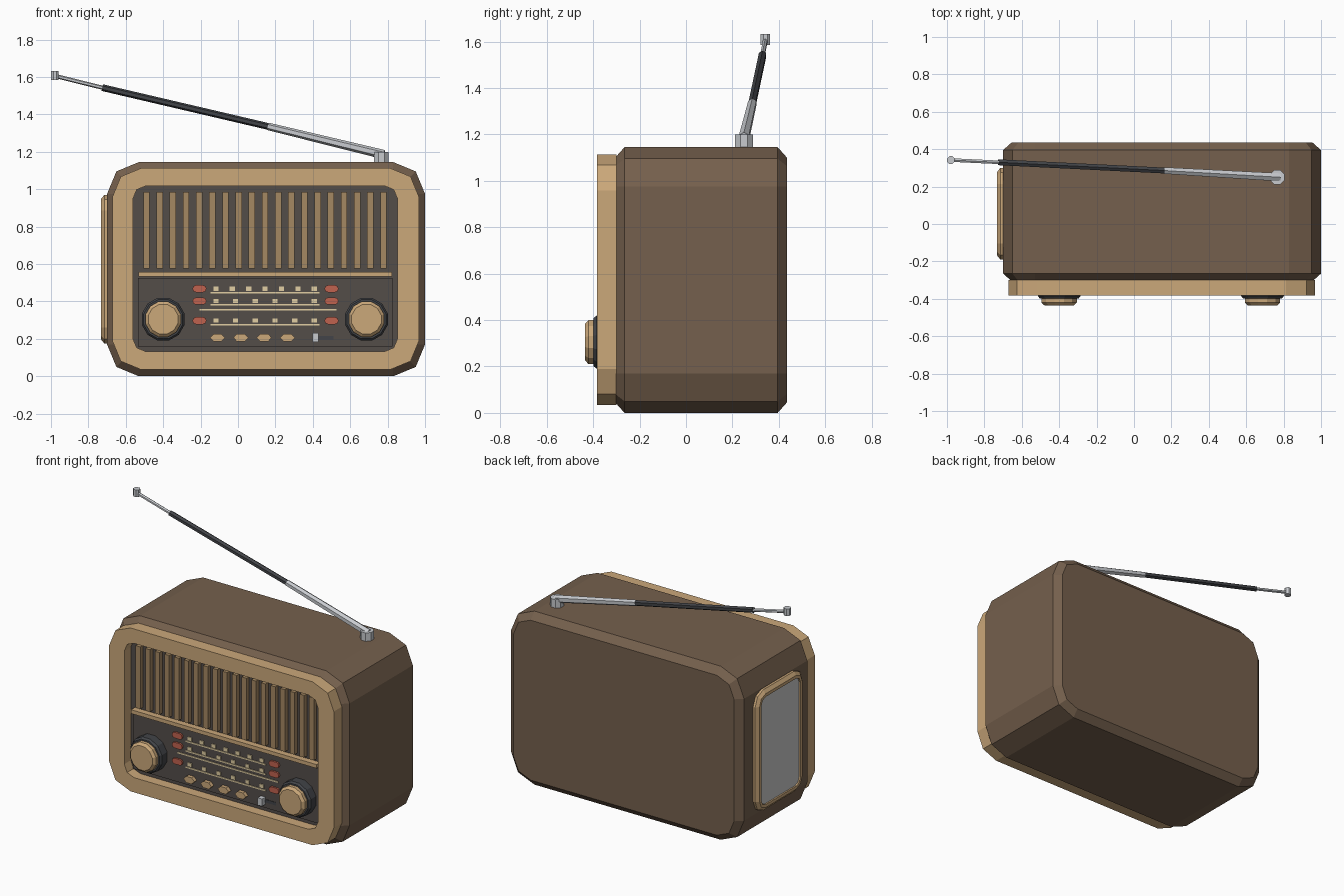
import bpy, bmesh, math
from mathutils import Vector

if "Cube" in bpy.data.objects:
    bpy.data.objects.remove(bpy.data.objects["Cube"])


def material(name, rgb):
    m = bpy.data.materials.new(name)
    lin = [((c / 255 + 0.055) / 1.055) ** 2.4 for c in rgb]
    m.diffuse_color = (*lin, 1)
    m.use_nodes = True
    m.node_tree.nodes["Principled BSDF"].inputs["Base Color"].default_value = m.diffuse_color
    return m


BROWN = material("brown_wood", (117, 96, 77))
TAN = material("tan_wood", (203, 168, 122))
SLAT = material("slat_tan", (165, 136, 98))
PANEL = material("dark_panel", (84, 77, 73))
DARK = material("dark_metal", (66, 68, 72))
RED = material("red", (192, 98, 78))
CREAM = material("cream", (226, 207, 163))
SILVER = material("silver", (200, 203, 207))


def rrect(x0, x1, z0, z1, r, seg=2):
    """2D rounded rectangle outline."""
    pts = []
    for k, (cx, cz) in enumerate([(x1 - r, z1 - r), (x0 + r, z1 - r),
                                  (x0 + r, z0 + r), (x1 - r, z0 + r)]):
        for i in range(seg + 1):
            a = math.pi / 2 * (k + i / seg)
            pts.append((cx + r * math.cos(a), cz + r * math.sin(a)))
    return pts


def circle(cx, cz, r, n):
    return [(cx + r * math.cos(2 * math.pi * (i + .5) / n),
             cz + r * math.sin(2 * math.pi * (i + .5) / n)) for i in range(n)]


def front(pts, y):
    return [(x, y, z) for x, z in pts]


def side(pts, x):
    return [(x, y, z) for y, z in pts]


def loft(name, rings, mat=None, closed=False):
    """Skin equal-sized rings; cap the ends, or join last to first."""
    bm = bmesh.new()
    vs = [[bm.verts.new(p) for p in ring] for ring in rings]
    n = len(vs[0])
    for a, b in zip(vs, vs[1:] + ([vs[0]] if closed else [])):
        for i in range(n):
            j = (i + 1) % n
            bm.faces.new((a[i], a[j], b[j], b[i]))
    if not closed:
        bm.faces.new(vs[0])
        bm.faces.new(vs[-1])
    bmesh.ops.recalc_face_normals(bm, faces=bm.faces)
    me = bpy.data.meshes.new(name)
    bm.to_mesh(me)
    bm.free()
    ob = bpy.data.objects.new(name, me)
    bpy.context.collection.objects.link(ob)
    if mat:
        me.materials.append(mat)
    return ob


def box(name, cx, cz, w, h, y0, y1, mat):
    pts = [(cx - w / 2, cz - h / 2), (cx + w / 2, cz - h / 2),
           (cx + w / 2, cz + h / 2), (cx - w / 2, cz + h / 2)]
    return loft(name, [front(pts, y0), front(pts, y1)], mat)


def rod(name, p, q, r0, r1, mat, n=8):
    p, q = Vector(p), Vector(q)
    rot = (q - p).to_track_quat('Z', 'Y')
    return loft(name, [[c + rot @ Vector((x, y, 0)) for x, y in circle(0, 0, r, n)]
                       for c, r in ((p, r0), (q, r1))], mat)


# Chamfered cabinet
def cabinet(d):
    return rrect(-.70 + d, 1.0 - d, d, 1.145 - d, .17 - d)


loft("cabinet", [front(cabinet(.045), -.305), front(cabinet(0), -.265),
                 front(cabinet(0), .395), front(cabinet(.045), .435)], BROWN)

# Front frame with open centre
outer = rrect(-.672, .968, .035, 1.113, .155)
inner = rrect(-.562, .853, .132, 1.018, .07)
loft("front_frame", [front(outer, -.30), front(outer, -.383),
                     front(inner, -.383), front(inner, -.30)], TAN, closed=True)

# Recessed panels and divider
loft("grille_panel", [front(inner, -.30), front(inner, -.315)], PANEL)
box("dial_panel", .145, .342, 1.36, .366, -.33, -.31, PANEL)
box("divider_bar", .145, .546, 1.355, .025, -.355, -.31, TAN)

# Grille slats
for i in range(19):
    box(f"slat_{i}", -.489 + i * .0704, .78, .034, .41, -.345, -.31, SLAT)

# Knobs
for s, x in (("left", -.40), ("right", .687)):
    loft(f"knob_base_{s}", [front(circle(x, .305, .118, 12), -.32),
                            front(circle(x, .305, .118, 12), -.385),
                            front(circle(x, .305, .108, 12), -.398)], DARK)
    loft(f"knob_{s}", [front(circle(x, .305, .098, 12), -.39),
                       front(circle(x, .305, .098, 12), -.42),
                       front(circle(x, .305, .082, 12), -.435)], TAN)

# Red band markers
for x in (-.206, .50):
    for z in (.468, .402, .297):
        m = rrect(x - .037, x + .037, z - .019, z + .019, .018)
        loft("band_marker", [front(m, -.32), front(m, -.342)], RED)

# Dial lines and ticks
for z, x0, x1 in ((.446, -.147, .436), (.382, -.147, .436),
                  (.355, -.206, .527), (.275, -.147, .436)):
    box("dial_line", (x0 + x1) / 2, z, x1 - x0, .009, -.335, -.32, CREAM)
for z, n in ((.468, 7), (.402, 6), (.298, 6)):
    for i in range(n):
        box("dial_tick", -.118 + i * .526 / (n - 1), z, .028, .023, -.336, -.32, CREAM)

# Push buttons and slide switch
for i in range(4):
    x, z = -.11 + i * .125, .206
    b = [(x - .04, z), (x - .02, z - .021), (x + .02, z - .021),
         (x + .04, z), (x + .02, z + .021), (x - .02, z + .021)]
    loft(f"push_button_{i}", [front(b, -.32), front(b, -.355)], TAN)
box("switch_slot", .455, .206, .11, .02, -.333, -.32, DARK)
box("switch", .415, .206, .032, .048, -.365, -.32, SILVER)


# Side speaker: bevelled frame and grey insert
def speaker(d):
    return rrect(-.19 + d, .30 - d, .175 + d, .97 - d, .085 - d)


loft("side_frame", [side(speaker(0), -.69), side(speaker(0), -.715),
                    side(speaker(.022), -.732), side(speaker(.042), -.732),
                    side(speaker(.042), -.69)], TAN, closed=True)
loft("side_insert", [side(speaker(.04), -.69), side(speaker(.04), -.722)])

# Telescopic antenna
rod("antenna_base", (.767, .25, 1.13), (.767, .25, 1.20), .042, .042, SILVER)
joints = [(.78, .25, 1.185), (.16, .286, 1.336), (-.725, .33, 1.543), (-.98, .342, 1.606)]
for i, (r0, r1, m) in enumerate(((.025, .02, SILVER), (.018, .018, DARK), (.011, .011, SILVER))):
    rod(f"antenna_section_{i}", joints[i], joints[i + 1], r0, r1, m, 6)
rod("antenna_tip", (-.979, .342, 1.585), (-.979, .342, 1.632), .022, .022, SILVER)
